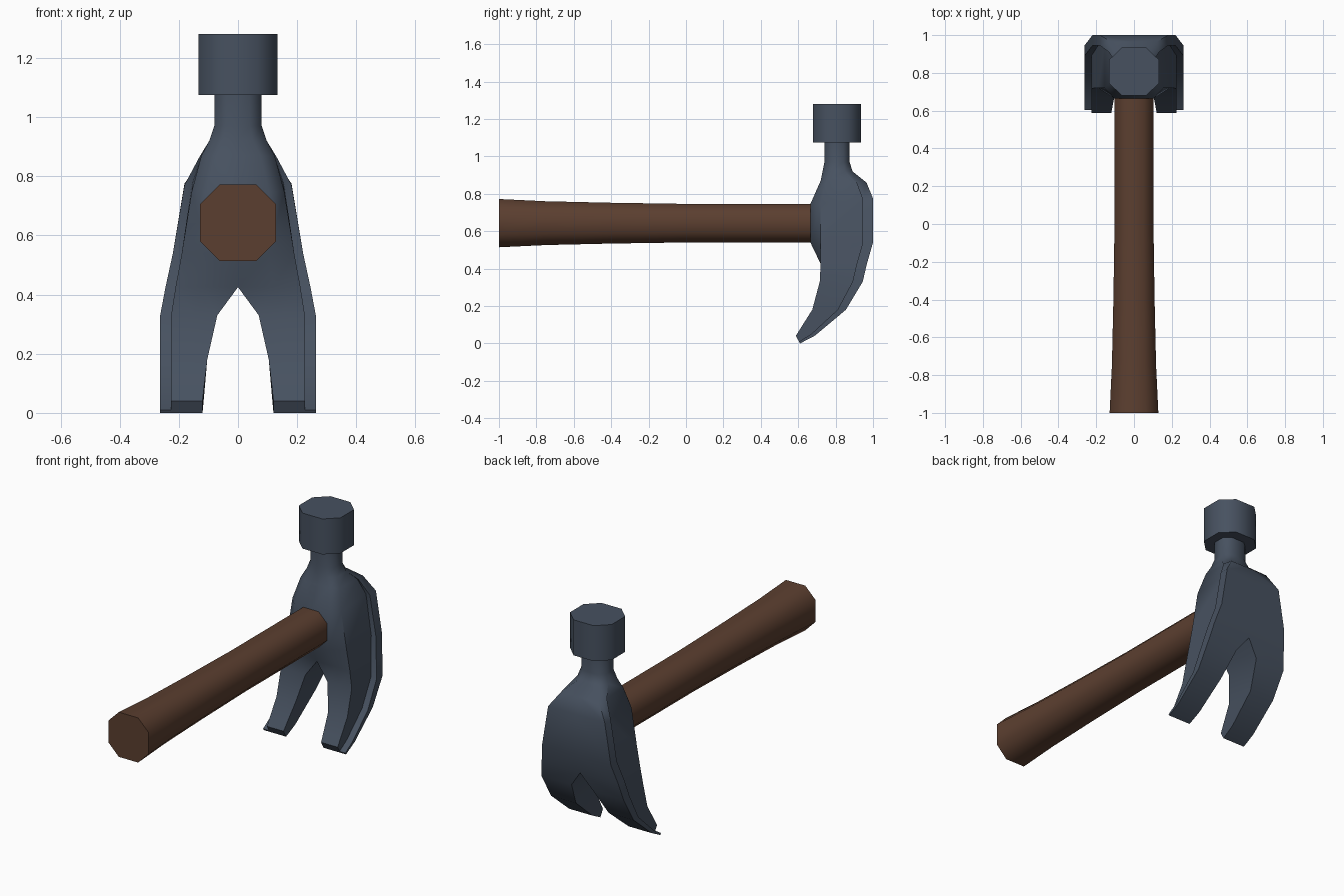
import bpy, bmesh, math

if "Cube" in bpy.data.objects:
    bpy.data.objects.remove(bpy.data.objects["Cube"])


def material(name, rgb):
    m = bpy.data.materials.new(name)
    m.diffuse_color = (*rgb, 1)
    m.use_nodes = True
    m.node_tree.nodes["Principled BSDF"].inputs["Base Color"].default_value = m.diffuse_color
    return m


steel = material("dark blue steel", (0.063, 0.083, 0.117))
wood = material("brown wood", (0.105, 0.049, 0.029))


def finish(bm, name, mat):
    """Clean the mesh, link it, and shade it smooth except at hard edges."""
    bmesh.ops.remove_doubles(bm, verts=bm.verts[:], dist=0.0005)
    bmesh.ops.recalc_face_normals(bm, faces=bm.faces[:])
    me = bpy.data.meshes.new(name)
    bm.to_mesh(me)
    bm.free()
    me.materials.append(mat)
    ob = bpy.data.objects.new(name, me)
    bpy.context.collection.objects.link(ob)
    bpy.ops.object.select_all(action='DESELECT')
    bpy.context.view_layer.objects.active = ob
    ob.select_set(True)
    bpy.ops.object.shade_smooth_by_angle(angle=math.radians(50))
    return ob


def loft(bm, rings, skip=None):
    """Bridge closed rings of points and cap both ends."""
    vs = [[bm.verts.new(p) for p in r] for r in rings]
    n = len(vs[0])
    for i, (a, b) in enumerate(zip(vs, vs[1:])):
        for j in range(n):
            if skip and skip(i, j):
                continue
            k = (j + 1) % n
            bm.faces.new((a[j], a[k], b[k], b[j]))
    bm.faces.new(vs[0])
    bm.faces.new(vs[-1])


def octagon(r):
    h = r * 0.48
    return [(r, h), (h, r), (-h, r), (-r, h), (-r, -h), (-h, -r), (h, -r), (r, -h)]


# Handle: octagonal, flaring toward the grip end
bm = bmesh.new()
loft(bm, [[(x, y, 0.643 + z) for x, z in octagon(r)]
          for y, r in ((-1, 0.129), (-0.75, 0.117), (-0.4, 0.109), (0, 0.103), (0.75, 0.103))])
finish(bm, "handle", wood)

# Striking face: octagonal block
bm = bmesh.new()
loft(bm, [[(x, 0.807 + y * 0.96, z) for x, y in octagon(0.133)] for z in (1.075, 1.28)])
finish(bm, "striking_face", steel)

# Head with neck and split claw: half cross-sections from the claw tip upward
# front y, z, back y, z, inner x, front flat x, outer x, flange width,
# front side setback, back corner inset
stations = [
    (0.587, 0.04, 0.61, 0.0, 0.12, 0.17, 0.263, 0.037, 0, 0),
    (0.61, 0.077, 0.69, 0.042, 0.116, 0.17, 0.263, 0.037, 0, 0),
    (0.675, 0.18, 0.855, 0.18, 0.104, 0.165, 0.263, 0.037, 0, 0),
    (0.715, 0.33, 0.945, 0.33, 0.07, 0.15, 0.263, 0.037, 0, 0),
    (0.72, 0.425, 0.967, 0.425, 0, 0.12, 0.245, 0.034, 0, 0),
    (0.665, 0.54, 1.0, 0.54, 0, 0.105, 0.22, 0.03, 0.055, 0),
    (0.665, 0.745, 1.0, 0.775, 0, 0.105, 0.181, 0.025, 0.055, 0),
    (0.72, 0.87, 0.965, 0.86, 0, 0.075, 0.132, 0.008, 0.03, 0.01),
    (0.73, 0.92, 0.89, 0.92, 0, 0.05, 0.097, 0, 0.035, 0.035),
    (0.74, 0.97, 0.875, 0.97, 0, 0.04, 0.08, 0, 0.034, 0.04),
    (0.74, 1.1, 0.875, 1.1, 0, 0.04, 0.08, 0, 0.034, 0.04),
]


def section(yf, zf, yb, zb, xi, xm, xo, fl, ds, inset):
    step = yb - min(0.055, 0.25 * (yb - yf))
    pts = [(xi, yf), (xm, yf), (xo - fl, yf + ds), (xo - fl, step),
           (xo, step), (xo - inset, yb), (xi, yb)]
    return [(x, y, zf + (zb - zf) * (y - yf) / (yb - yf)) for x, y in pts]


bm = bmesh.new()
# the inner wall exists only along the claw notch and the top cap is hidden
loft(bm, [section(*s) for s in stations], skip=lambda i, j: j == 6 and i >= 4)
bmesh.ops.mirror(bm, geom=bm.verts[:] + bm.edges[:] + bm.faces[:], axis='X', merge_dist=0.0005)
finish(bm, "claw_head", steel)
